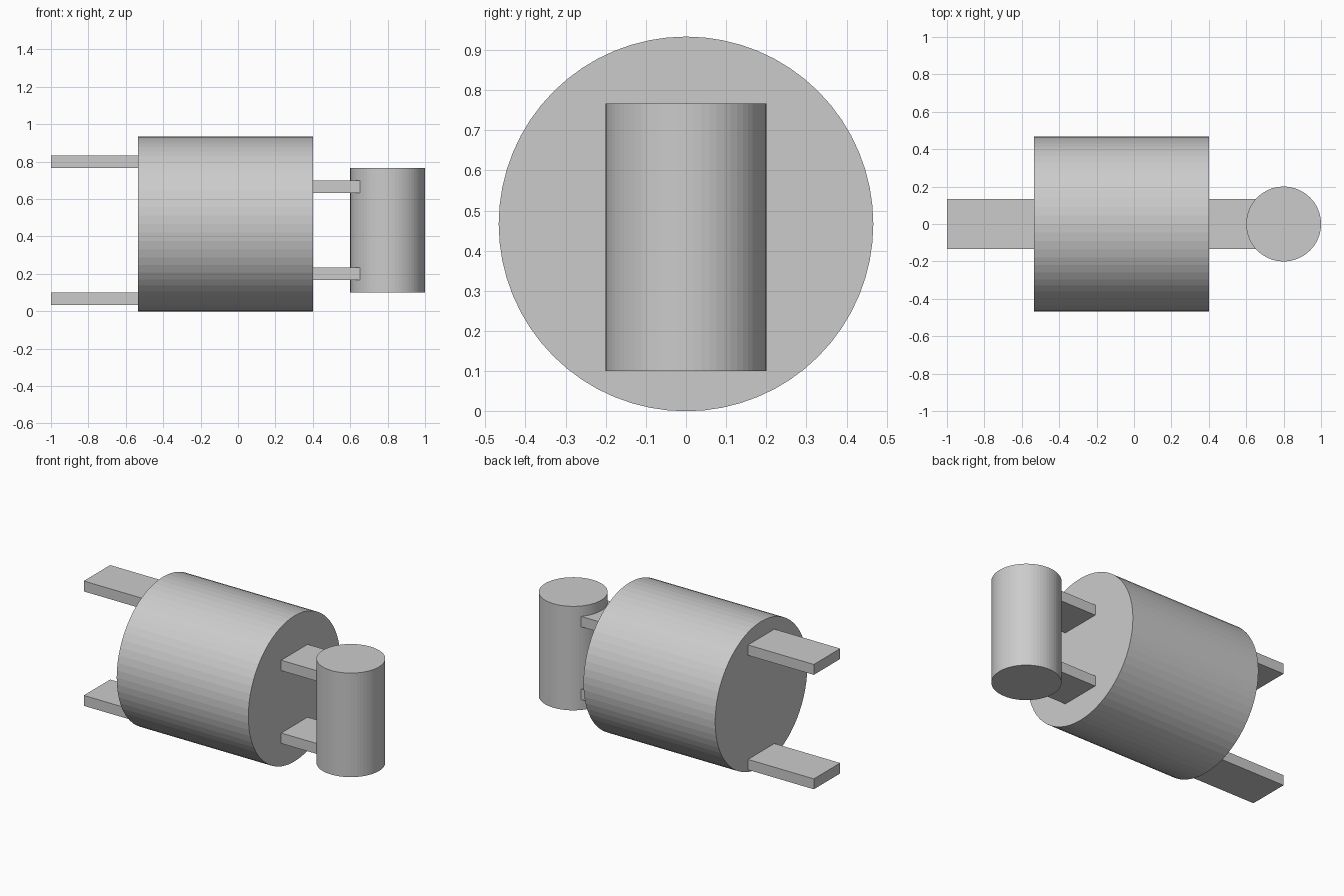
import bpy
from math import pi

if "Cube" in bpy.data.objects:
    bpy.data.objects.remove(bpy.data.objects["Cube"])


def cylinder(name, radius, depth, loc, rot=(0, 0, 0)):
    bpy.ops.mesh.primitive_cylinder_add(vertices=64, radius=radius, depth=depth,
                                        location=loc, rotation=rot)
    bpy.context.object.name = name


def bar(name, x0, x1, z, width=0.2667, height=0.0667):
    bpy.ops.mesh.primitive_cube_add(size=1, location=((x0 + x1) / 2, 0, z))
    ob = bpy.context.object
    ob.name = name
    ob.scale = (x1 - x0, width, height)
    bpy.ops.object.transform_apply(location=False, rotation=False, scale=True)


MID = 0.4667

# Large horizontal drum and small upright drum
cylinder("main_drum", MID, 0.9333, (-0.0667, 0, MID), (0, pi / 2, 0))
cylinder("upright_drum", 0.2, 0.6667, (0.8, 0, 0.4333))

# Flat bars: outer pair at the left end, inner pair joining the drums
for side, s in (("lower", -1), ("upper", 1)):
    bar(side + "_end_bar", -1.0, -0.5333, 0.4333 + s * 0.3667)
    bar(side + "_link_bar", 0.4, 0.6667, 0.4333 + s * 0.2333)
